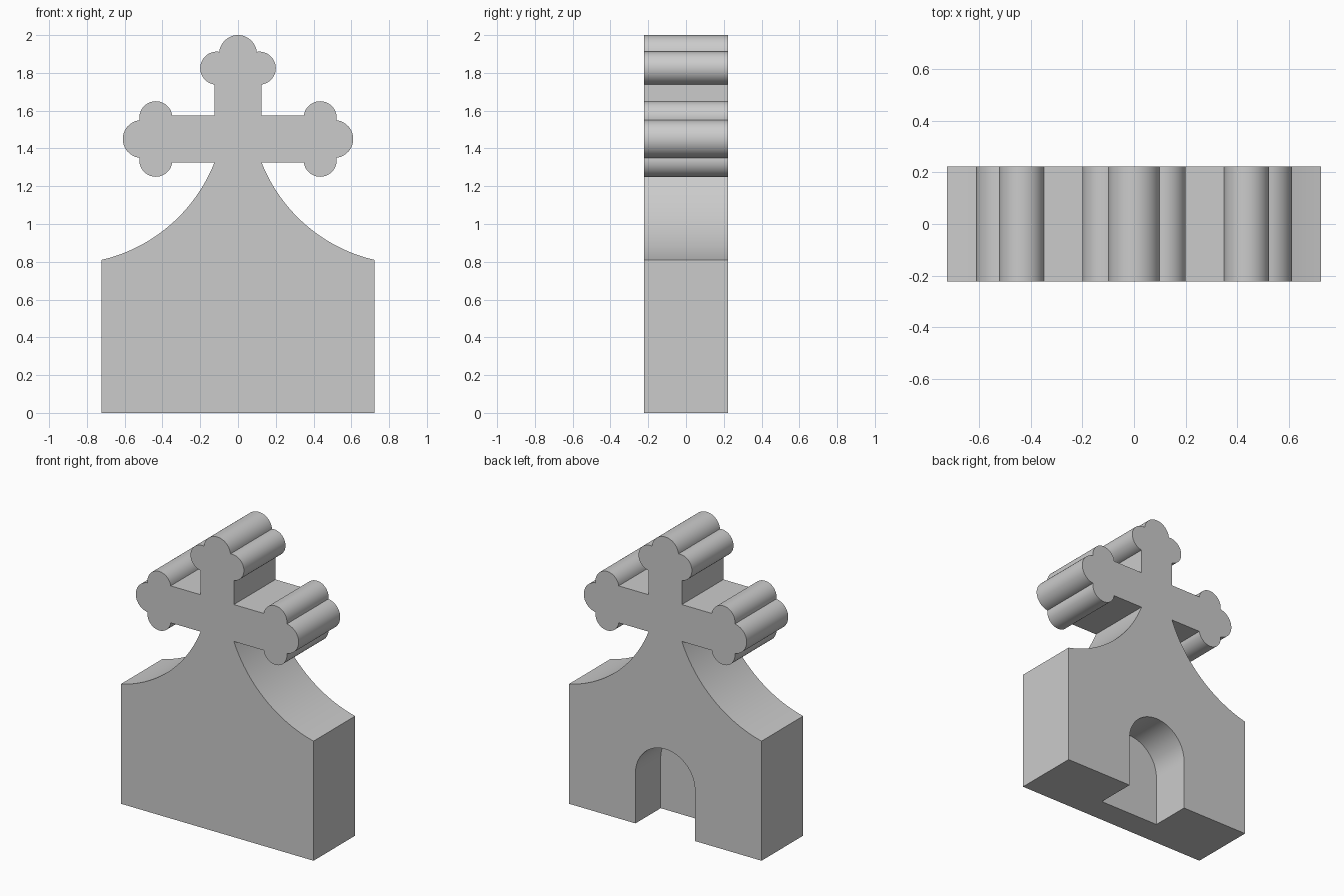
import bpy, bmesh
from math import sin, cos, asin, acos, atan2, radians, pi, hypot
from mathutils import Matrix, Vector

if "Cube" in bpy.data.objects:
    bpy.data.objects.remove(bpy.data.objects["Cube"])

DEPTH = 0.445
HALF_W, EAVE = 0.722, 0.81      # base block
ARM, CROSS_Z = 0.125, 1.45      # arm half width, cross centre


def arc(cx, cz, r, a0, a1, n):
    return [(cx + r * cos(a0 + (a1 - a0) * i / n),
             cz + r * sin(a0 + (a1 - a0) * i / n)) for i in range(n + 1)]


def arm(tip, turn):
    """Trefoil-ended arm along +x, counter-clockwise, turned about the cross centre."""
    sx, sz, sr, tr = tip - 0.175, 0.1125, 0.0875, 0.1
    tx = tip - tr
    d = hypot(tx - sx, sz)
    a = (sr * sr - tr * tr + d * d) / (2 * d)
    end = atan2(-sz, tx - sx) + acos(a / sr)          # side lobe meets tip lobe
    px, pz = sx + sr * cos(end), sz + sr * sin(end)
    start = pi - asin((ARM - sz) / sr)                # side lobe meets arm edge
    upper = arc(sx, sz, sr, end, start, 24)
    lower = [(x, -z) for x, z in reversed(upper)]
    t = atan2(pz, px - tx)
    pts = lower + arc(tx, 0, tr, -t, t, 24)[1:-1] + upper
    return [(x * cos(turn) - z * sin(turn),
             CROSS_Z + x * sin(turn) + z * cos(turn)) for x, z in pts]


def prism(name, pts, y0, y1):
    bm = bmesh.new()
    face = bm.faces.new([bm.verts.new((x, y0, z)) for x, z in pts])
    ext = bmesh.ops.extrude_face_region(bm, geom=[face])
    moved = [g for g in ext["geom"] if isinstance(g, bmesh.types.BMVert)]
    bmesh.ops.translate(bm, verts=moved, vec=(0, y1 - y0, 0))
    bmesh.ops.recalc_face_normals(bm, faces=bm.faces)
    me = bpy.data.meshes.new(name)
    bm.to_mesh(me)
    bm.free()
    ob = bpy.data.objects.new(name, me)
    bpy.context.collection.objects.link(ob)
    return ob


# Concave shoulder from the eave up to the cross
A, B, R = Vector((HALF_W, EAVE)), Vector((ARM, CROSS_Z - ARM)), 0.85
chord = B - A
normal = Vector((chord.y, -chord.x)).normalized()
C = (A + B) / 2 + normal * (R * R - (chord.length / 2) ** 2) ** 0.5
a0 = atan2(A.y - C.y, A.x - C.x)
a1 = atan2(B.y - C.y, B.x - C.x) % (2 * pi) - 2 * pi
shoulder = arc(C.x, C.y, R, a0, a1, 40)

# Whole outline, counter-clockwise
top = CROSS_Z + ARM
outline = [(HALF_W, 0)] + shoulder
outline += arm(0.61, 0) + [(ARM, top)]
outline += arm(0.55, pi / 2) + [(-ARM, top)]
outline += arm(0.61, pi)
outline += [(-x, z) for x, z in reversed(shoulder)] + [(-HALF_W, 0)]
body = prism("cross_topped_body", outline, -DEPTH / 2, DEPTH / 2)

# Arched niche in the back, open at the bottom
niche = [(-0.223, -0.1), (0.223, -0.1)] + arc(0, 0.34, 0.223, 0, pi, 40)
cutter = prism("niche_cutter", niche, DEPTH / 2 - 0.27, DEPTH / 2 + 0.1)
cutter.hide_render = True
mod = body.modifiers.new("niche", "BOOLEAN")
mod.operation, mod.solver, mod.object = "DIFFERENCE", "EXACT", cutter

bpy.context.view_layer.objects.active = body
body.select_set(True)
bpy.ops.object.modifier_apply(modifier=mod.name)
bpy.data.objects.remove(cutter)
bpy.ops.object.shade_smooth_by_angle(angle=radians(25))
